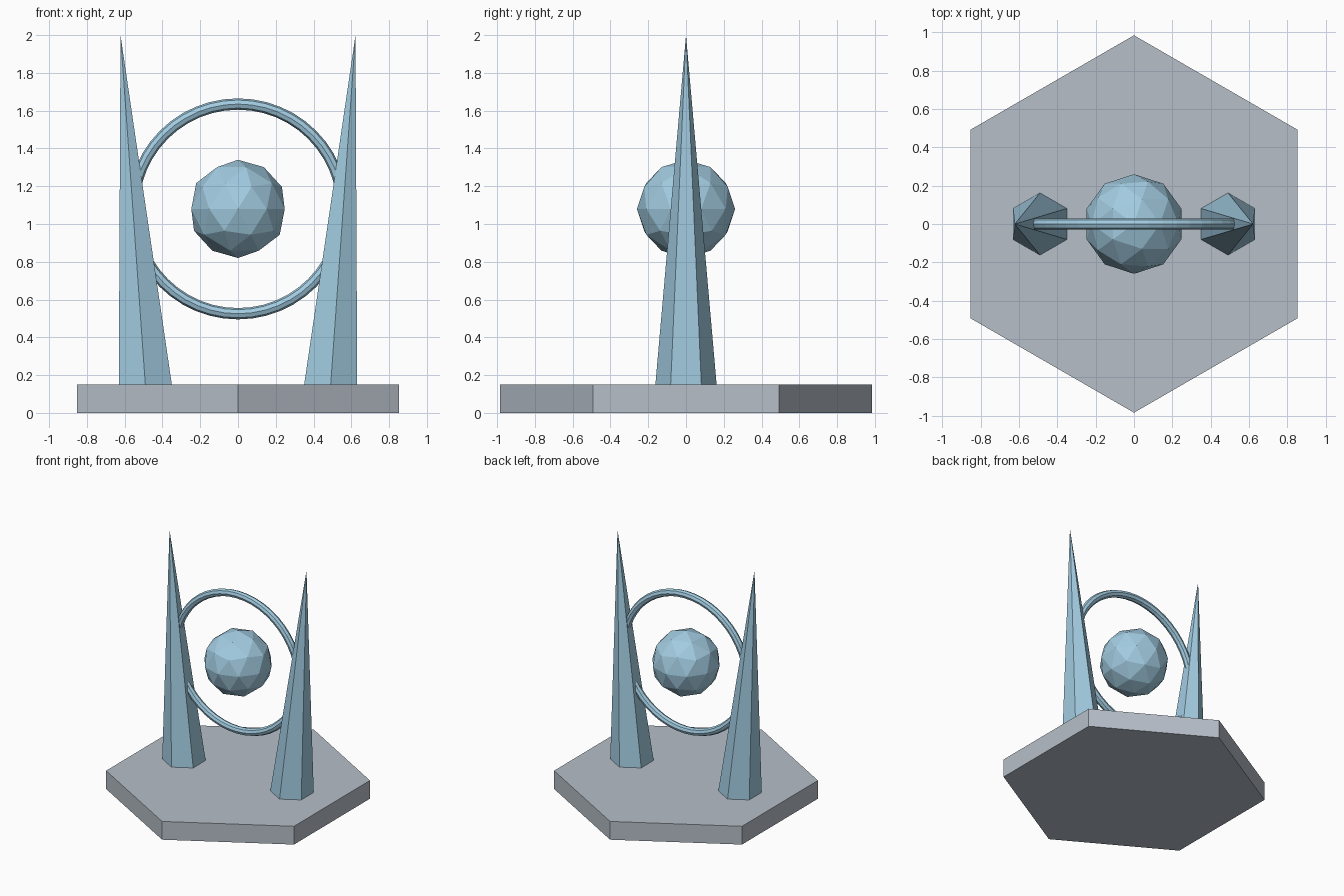
import bpy, bmesh, math
from mathutils import Matrix, Vector

cube = bpy.data.objects.get("Cube")
if cube:
    bpy.data.objects.remove(cube, do_unlink=True)


def make_material(name, rgb):
    mat = bpy.data.materials.new(name)
    mat.use_nodes = True
    colour = (*rgb, 1.0)
    mat.diffuse_color = colour
    mat.node_tree.nodes["Principled BSDF"].inputs["Base Color"].default_value = colour
    return mat


stone = make_material("grey stone", (0.47, 0.52, 0.58))
ice = make_material("pale blue crystal", (0.36, 0.60, 0.75))


def finish(obj, name, mat):
    obj.name = obj.data.name = name
    obj.data.materials.append(mat)
    return obj


def prism(name, mat, radius, top_radius, z0, z1, x=0.0, lean=0.0):
    """Six-sided prism or spike with corners on +-y; lean shifts its top in x."""
    bm = bmesh.new()
    bmesh.ops.create_cone(bm, cap_ends=True, segments=6, radius1=radius,
                          radius2=top_radius, depth=z1 - z0)
    # Put one corner of the hexagon on the y axis
    corner = max(bm.verts, key=lambda v: v.co.xy.length).co
    turn = math.pi / 2 - math.atan2(corner.y, corner.x)
    bm.transform(Matrix.Rotation(turn, 4, 'Z'))
    for v in bm.verts:
        t = v.co.z / (z1 - z0) + 0.5
        v.co += Vector((x + lean * t, 0, (z0 + z1) / 2))
    bmesh.ops.remove_doubles(bm, verts=bm.verts, dist=0.0001)
    mesh = bpy.data.meshes.new(name)
    bm.to_mesh(mesh)
    bm.free()
    obj = bpy.data.objects.new(name, mesh)
    bpy.context.collection.objects.link(obj)
    return finish(obj, name, mat)


# Hexagonal platform
prism("platform", stone, 0.985, 0.985, 0, 0.15)

# Pair of leaning spikes
for side, name in ((1, "left_spike"), (-1, "right_spike")):
    prism(name, ice, 0.163, 0, 0.14, 2.0, x=side * 0.49, lean=side * 0.132)

# Upright ring held between the spikes
bpy.ops.mesh.primitive_torus_add(major_segments=48, minor_segments=8,
                                 major_radius=0.555, minor_radius=0.03,
                                 location=(0, 0, 1.08),
                                 rotation=(math.pi / 2, 0, 0))
finish(bpy.context.object, "ring", ice)

# Faceted orb floating in the ring
bpy.ops.mesh.primitive_ico_sphere_add(subdivisions=2, radius=0.26,
                                      location=(0, 0, 1.08))
finish(bpy.context.object, "orb", ice)
